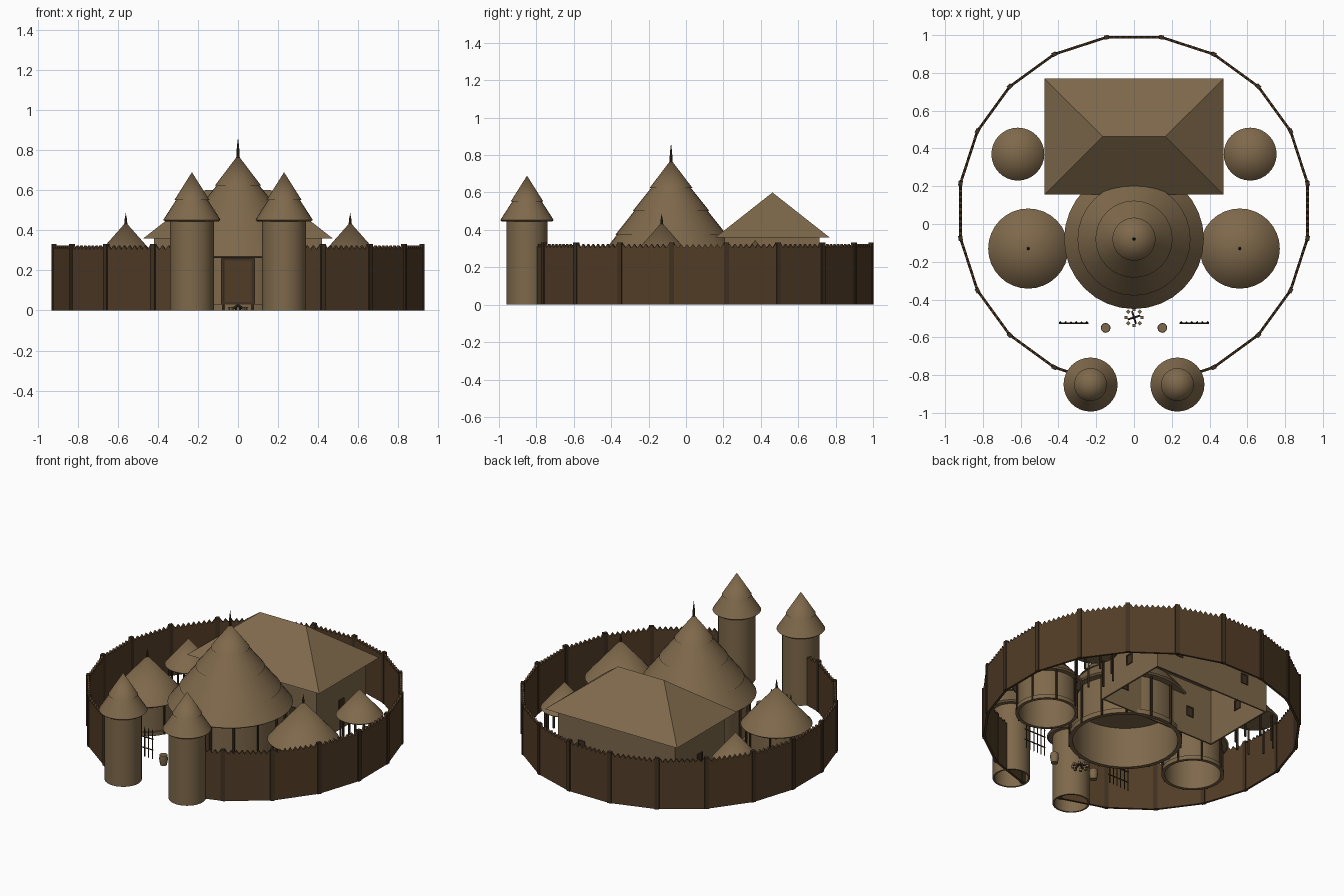
import bpy, bmesh
from math import sin, cos, pi, radians
from mathutils import Vector, Matrix

if "Cube" in bpy.data.objects:
    bpy.data.objects.remove(bpy.data.objects["Cube"])


def material(name, rgb):
    m = bpy.data.materials.new(name)
    m.use_nodes = True
    m.diffuse_color = (*rgb, 1)
    m.node_tree.nodes["Principled BSDF"].inputs["Base Color"].default_value = (*rgb, 1)
    return m


THATCH = material("thatch and clay", (0.21, 0.14, 0.07))
FENCE = material("fence timber", (0.085, 0.046, 0.02))
DARK = material("dark timber", (0.05, 0.03, 0.015))


def finish(name, bm, mat, smooth=False):
    bmesh.ops.recalc_face_normals(bm, faces=bm.faces)
    mesh = bpy.data.meshes.new(name)
    bm.to_mesh(mesh)
    bm.free()
    mesh.materials.append(mat)
    if smooth:
        mesh.shade_smooth()
        mesh.set_sharp_from_angle(angle=radians(35))
    obj = bpy.data.objects.new(name, mesh)
    bpy.context.collection.objects.link(obj)
    return obj


def lathe(name, profile, x, y, mat, sides=32, closed=False):
    """Turn a (radius, height) profile around a vertical axis."""
    bm = bmesh.new()
    vs = [bm.verts.new((r, 0, z)) for r, z in profile]
    es = [bm.edges.new(p) for p in zip(vs, vs[1:])]
    if closed:
        es.append(bm.edges.new((vs[-1], vs[0])))
    bmesh.ops.spin(bm, geom=vs + es, axis=(0, 0, 1), cent=(0, 0, 0),
                   angle=2 * pi, steps=sides, use_duplicate=False)
    bmesh.ops.remove_doubles(bm, verts=bm.verts, dist=1e-5)
    bmesh.ops.translate(bm, verts=bm.verts, vec=(x, y, 0))
    return finish(name, bm, mat, True)


def add_box(bm, center, size, turn=0.0):
    m = Matrix.Translation(center) @ Matrix.Rotation(turn, 4, 'Z') @ Matrix.Diagonal((*size, 1))
    bmesh.ops.create_cube(bm, size=1, matrix=m)


def add_rod(bm, a, b, r1, r2=None, sides=6):
    a, b = Vector(a), Vector(b)
    d = b - a
    m = Matrix.Translation((a + b) / 2) @ d.to_track_quat('Z', 'Y').to_matrix().to_4x4()
    bmesh.ops.create_cone(bm, cap_ends=True, segments=sides, radius1=r1,
                          radius2=r1 if r2 is None else r2, depth=d.length, matrix=m)


def tube(name, x, y, r, z0, z1, mat, thick=0.01):
    ring = [(r, z0), (r, z1), (r - thick, z1), (r - thick, z0)]
    return lathe(name, ring, x, y, mat, closed=True)


def tiered_roof(name, x, y, radius, eave, apex, breaks=()):
    """Thatch cone whose layers overlap slightly at each break radius."""
    slope = (apex - eave) / radius
    prof = [(0, apex)]
    for r in breaks:
        z = apex - r * slope
        prof += [(r + 0.004, z), (r - 0.004, z)]
    prof += [(radius, eave), (radius - 0.01, eave - 0.008), (0, eave - 0.008)]
    lathe(name, prof, x, y, THATCH)


def spire(name, x, y, z0, z1):
    lathe(name, [(0, z0), (0.009, z0), (0.006, (z0 + z1) / 2), (0, z1)], x, y, DARK, 8)


def post_ring(name, x, y, r, count, h, width):
    bm = bmesh.new()
    for i in range(count):
        a = 2 * pi * (i + 0.5) / count
        px, py = x + r * sin(a), y - r * cos(a)
        add_rod(bm, (px, py, 0), (px, py, h), width)
    finish(name, bm, DARK)


# Palisade: twenty-sided ring with the front side left open as the entrance
def ring_point(i):
    a = radians(-81 + 18 * i)
    return Vector((0.93 * cos(a), 0.07 + 0.93 * sin(a), 0))


panels, posts = bmesh.new(), bmesh.new()
TEETH = 9
for i in range(20):
    a = ring_point(i)
    add_box(posts, a + Vector((0, 0, 0.166)), (0.026, 0.022, 0.332), radians(9 + 18 * i))
    if i == 19:
        continue
    b = ring_point(i + 1)
    outline = [a, b]
    for k in range(2 * TEETH + 1):
        top = 0.325 if k % 2 else 0.303
        outline.append(b.lerp(a, k / (2 * TEETH)) + Vector((0, 0, top)))
    off = (b - a).cross(Vector((0, 0, 1))).normalized() * 0.007
    face = panels.faces.new([panels.verts.new(p - off) for p in outline])
    ext = bmesh.ops.extrude_face_region(panels, geom=[face], use_keep_orig=True)
    moved = [g for g in ext["geom"] if isinstance(g, bmesh.types.BMVert)]
    bmesh.ops.translate(panels, verts=moved, vec=off * 2)
finish("palisade_panels", panels, FENCE)
finish("palisade_posts", posts, DARK)

# Great round hut
HX, HY = 0, -0.08
tube("great_hut_wall", HX, HY, 0.32, 0, 0.28, THATCH)
tube("great_hut_base", HX, HY, 0.335, 0, 0.03, THATCH, 0.025)
tiered_roof("great_hut_roof", HX, HY, 0.37, 0.27, 0.775, (0.11, 0.2, 0.295))
spire("great_hut_spire", HX, HY, 0.76, 0.865)
post_ring("great_hut_posts", HX, HY, 0.335, 14, 0.27, 0.007)

# Door of the great hut: planks within a frame
bm = bmesh.new()
for i in range(5):
    add_box(bm, (-0.06 + 0.03 * i, -0.402, 0.145), (0.028, 0.016, 0.22))
finish("door_planks", bm, FENCE)
bm = bmesh.new()
for s in (-1, 1):
    add_box(bm, (s * 0.08, -0.402, 0.145), (0.012, 0.026, 0.23))
    add_box(bm, (0, -0.402, 0.145 + s * 0.11), (0.16, 0.024, 0.012))
finish("door_frame", bm, DARK)

# Rectangular hall with hipped roof
bm = bmesh.new()
for s in (-1, 1):
    add_box(bm, (s * 0.415, 0.46, 0.18), (0.01, 0.51, 0.36))
    add_box(bm, (0, 0.46 + s * 0.25, 0.18), (0.82, 0.01, 0.36))
finish("hall_walls", bm, THATCH)
bm = bmesh.new()
eave = [bm.verts.new((x, y, 0.358)) for x, y in
        ((-0.475, 0.155), (0.475, 0.155), (0.475, 0.77), (-0.475, 0.77))]
ridge = [bm.verts.new((x, 0.4625, 0.6)) for x in (-0.165, 0.165)]
p, q, r, s = eave
for f in ((p, q, r, s), (p, q, ridge[1], ridge[0]), (r, s, ridge[0], ridge[1]),
          (q, r, ridge[1]), (s, p, ridge[0])):
    bm.faces.new(f)
finish("hall_roof", bm, THATCH)

# Hall windows: frame bars around a dark pane, showing on both wall faces
bm = bmesh.new()
spots = [(x, 0.46 + s * 0.25, 0) for x in (-0.25, 0.25) for s in (-1, 1)]
spots += [(s * 0.415, 0.46, pi / 2) for s in (-1, 1)]
for x, y, turn in spots:
    add_box(bm, (x, y, 0.16), (0.04, 0.014, 0.055), turn)
    for s in (-1, 1):
        add_box(bm, (x + s * 0.022 * cos(turn), y + s * 0.022 * sin(turn), 0.16),
                (0.008, 0.02, 0.066), turn)
        add_box(bm, (x, y, 0.16 + s * 0.03), (0.05, 0.02, 0.008), turn)
finish("hall_windows", bm, DARK)

for side, s in (("left", 1), ("right", -1)):
    # Gate tower
    x, y = s * 0.23, -0.85
    tube(side + "_tower_wall", x, y, 0.11, 0, 0.455, THATCH)
    tiered_roof(side + "_tower_roof", x, y, 0.143, 0.452, 0.69, (0.083,))

    # Round side hut
    x, y = s * 0.56, -0.13
    tube(side + "_hut_wall", x, y, 0.175, 0, 0.21, THATCH)
    tube(side + "_hut_base", x, y, 0.185, 0, 0.025, THATCH, 0.02)
    tiered_roof(side + "_hut_roof", x, y, 0.212, 0.2, 0.44)
    spire(side + "_hut_spire", x, y, 0.42, 0.487)
    post_ring(side + "_hut_posts", x, y, 0.185, 8, 0.2, 0.006)

    # Open shelter on posts
    x, y = s * 0.615, 0.37
    tiered_roof(side + "_shelter_roof", x, y, 0.14, 0.18, 0.345)
    post_ring(side + "_shelter_posts", x, y, 0.115, 8, 0.18, 0.007)

    # Spear rack
    bm = bmesh.new()
    x, y = s * 0.32, -0.525
    for z in (0.06, 0.13):
        add_rod(bm, (x - 0.078, y, z), (x + 0.078, y, z), 0.004)
    for i in range(6):
        sx = x - 0.07 + 0.028 * i
        add_rod(bm, (sx, y + 0.005, 0), (sx, y + 0.005, 0.17), 0.003)
        add_rod(bm, (sx, y + 0.005, 0.17), (sx, y + 0.005, 0.195), 0.006, 0, 4)
    finish(side + "_spear_rack", bm, DARK)

    # Barrel
    lathe(side + "_barrel", [(0, 0), (0.02, 0), (0.026, 0.035), (0.024, 0.065), (0, 0.065)],
          s * 0.15, -0.55, THATCH, 12)

# Campfire: stone ring with crossed logs
bm = bmesh.new()
for i in range(8):
    a = i * pi / 4
    add_box(bm, (0.043 * cos(a), -0.495 + 0.043 * sin(a), 0.008), (0.016, 0.016, 0.016), a)
finish("fire_stones", bm, THATCH)
bm = bmesh.new()
for i in range(4):
    a = 0.3 + i * pi / 2
    add_rod(bm, (0.032 * cos(a), -0.495 + 0.032 * sin(a), 0.006), (0, -0.495, 0.026), 0.006)
finish("fire_logs", bm, DARK)
